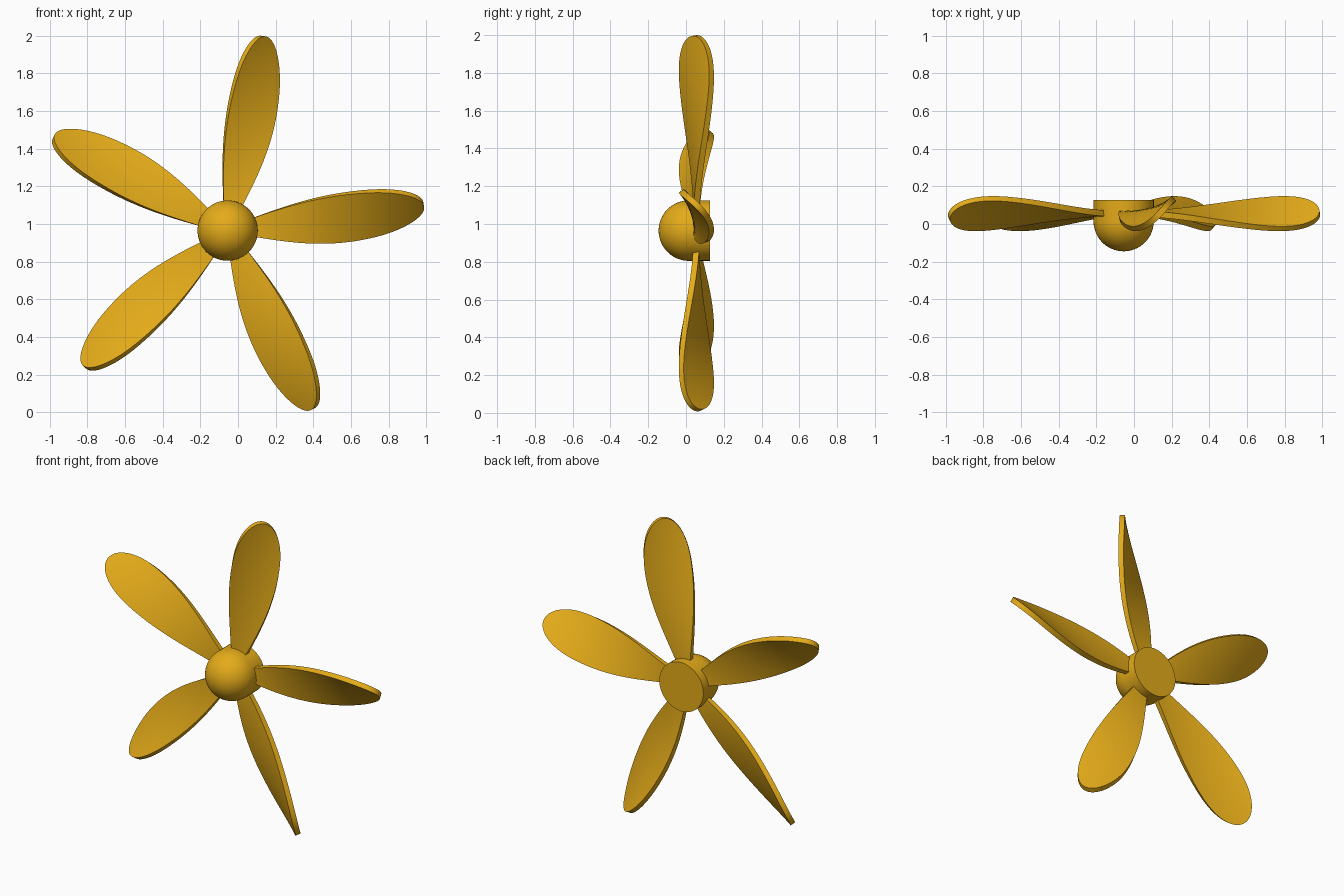
import bpy, bmesh, math
from mathutils import Matrix

if "Cube" in bpy.data.objects:
    bpy.data.objects.remove(bpy.data.objects["Cube"])

CENTER = (-0.055, 0, 0.965)
HUB_R, BLADES, START = 0.16, 5, 7.5
ROOT, WIDE, TIP = 0.1, 0.72, 1.05

mat = bpy.data.materials.new("golden_yellow")
mat.diffuse_color = (0.78, 0.41, 0.01, 1)
mat.use_nodes = True
mat.node_tree.nodes["Principled BSDF"].inputs["Base Color"].default_value = mat.diffuse_color


def finish(name, bm):
    bmesh.ops.recalc_face_normals(bm, faces=bm.faces)
    me = bpy.data.meshes.new(name)
    bm.to_mesh(me)
    bm.free()
    me.materials.append(mat)
    ob = bpy.data.objects.new(name, me)
    bpy.context.collection.objects.link(ob)
    ob.location = CENTER
    return ob


def smooth(ob):
    bpy.ops.object.select_all(action='DESELECT')
    ob.select_set(True)
    bpy.context.view_layer.objects.active = ob
    bpy.ops.object.shade_smooth_by_angle(angle=math.radians(35))


# hub: domed nose running into a short cylinder with a flat back
bm = bmesh.new()
prof = [(HUB_R * math.sin(a), 0.015 - HUB_R * math.cos(a))
        for a in (math.pi / 2 * i / 16 for i in range(17))]
prof += [(HUB_R, 0.127), (0, 0.127)]
vs = [bm.verts.new((r, y, 0)) for r, y in prof]
es = [bm.edges.new(p) for p in zip(vs, vs[1:])]
bmesh.ops.spin(bm, geom=vs + es, cent=(0, 0, 0), axis=(0, 1, 0),
               angle=2 * math.pi, steps=64)
bmesh.ops.remove_doubles(bm, verts=bm.verts, dist=1e-4)
smooth(finish("hub", bm))


def half_chord(u):
    if u < WIDE:
        return 0.04 + 0.102 * math.sin(math.pi / 2 * (u - ROOT) / (WIDE - ROOT))
    return 0.142 * math.sqrt(max(0, 1 - ((u - WIDE) / (TIP - WIDE)) ** 2.4))


# blades: twisted paddle sheets given thickness
def blade(i, rows=40, cols=10):
    bm = bmesh.new()
    grid = []
    for r in range(rows + 1):
        u = ROOT + (TIP - ROOT) * math.sin(math.pi / 2 * r / rows)
        c = half_chord(u)
        pitch = math.radians(49 * (u - ROOT))
        sweep = -0.012 * math.sin(math.pi * (u - ROOT) / (TIP - ROOT))
        grid.append([bm.verts.new((u, 0.055 - s * c * math.sin(pitch),
                                   sweep + s * c * math.cos(pitch)))
                     for s in (2 * k / cols - 1 for k in range(cols + 1))])
    for a, b in zip(grid, grid[1:]):
        for k in range(cols):
            bm.faces.new((a[k], a[k + 1], b[k + 1], b[k]))
    bmesh.ops.remove_doubles(bm, verts=bm.verts, dist=1e-4)
    bm.transform(Matrix.Rotation(-math.radians(START + i * 360 / BLADES), 4, 'Y'))
    ob = finish(f"blade_{i + 1}", bm)
    mod = ob.modifiers.new("thickness", 'SOLIDIFY')
    mod.thickness, mod.offset = 0.032, 0
    bpy.ops.object.select_all(action='DESELECT')
    ob.select_set(True)
    bpy.context.view_layer.objects.active = ob
    bpy.ops.object.modifier_apply(modifier=mod.name)
    smooth(ob)


for i in range(BLADES):
    blade(i)
